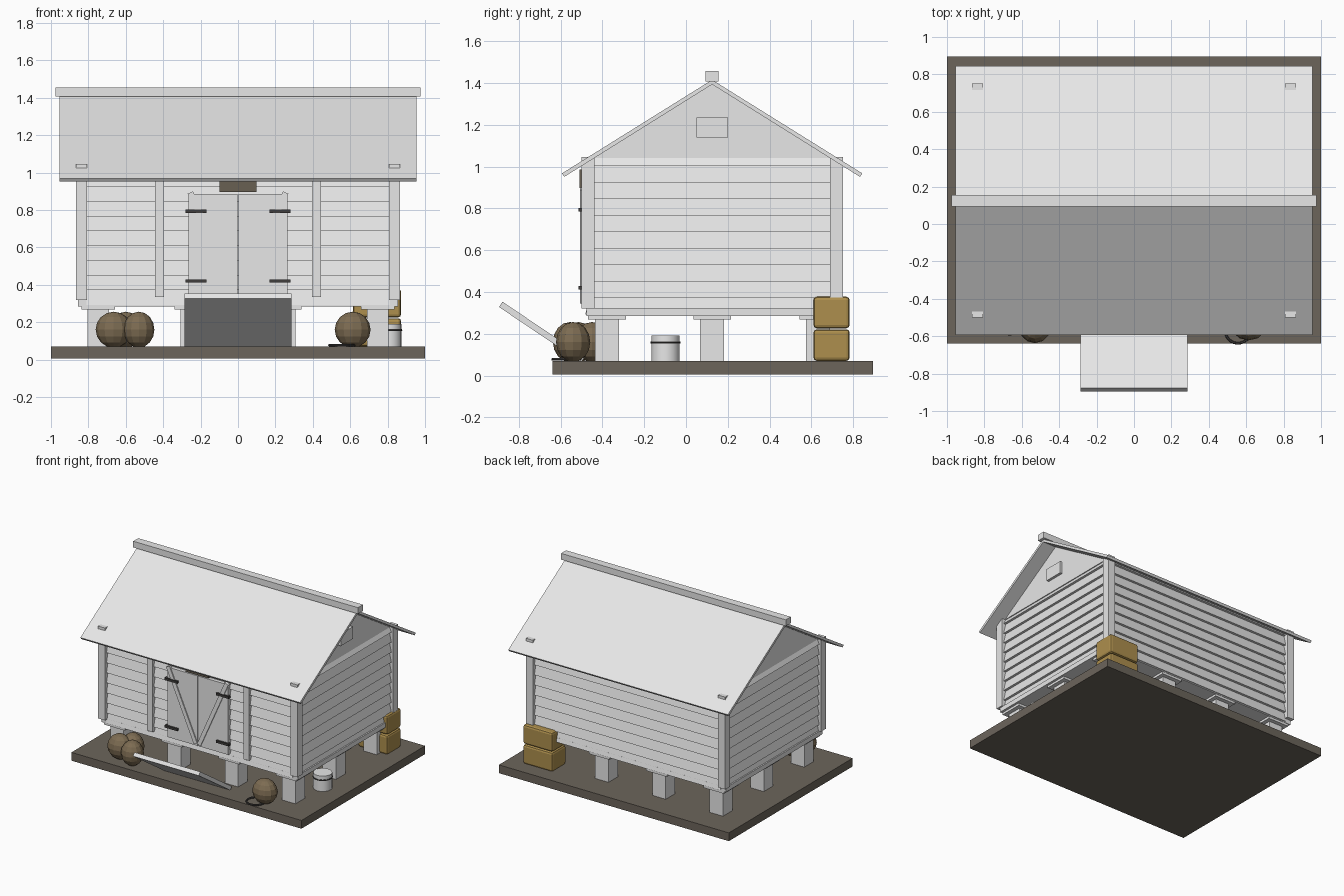
import bpy, bmesh, math
from mathutils import Vector

if "Cube" in bpy.data.objects:
    bpy.data.objects.remove(bpy.data.objects["Cube"], do_unlink=True)


def material(name, rgb):
    m = bpy.data.materials.new(name)
    m.use_nodes = True
    m.diffuse_color = (*rgb, 1)
    m.node_tree.nodes["Principled BSDF"].inputs["Base Color"].default_value = (*rgb, 1)
    return m


PALE = material("pale_grey", (0.8, 0.8, 0.8))
EARTH = material("earth_brown", (0.15, 0.13, 0.105))
SIGN = material("dark_wood", (0.14, 0.115, 0.085))
SACK = material("sack_cloth", (0.205, 0.15, 0.085))
HAY = material("hay_yellow", (0.42, 0.275, 0.075))
IRON = material("dark_iron", (0.05, 0.047, 0.045))


def add(name, bm, mat, loc=(0, 0, 0), rot=(0, 0, 0)):
    bmesh.ops.recalc_face_normals(bm, faces=bm.faces)
    mesh = bpy.data.meshes.new(name)
    bm.to_mesh(mesh)
    bm.free()
    mesh.materials.append(mat)
    ob = bpy.data.objects.new(name, mesh)
    ob.location, ob.rotation_euler = loc, rot
    bpy.context.collection.objects.link(ob)
    return ob


def box(name, xr, yr, zr, mat=PALE, rot=(0, 0, 0)):
    """Box from its ranges, turned about its own centre."""
    bm = bmesh.new()
    bmesh.ops.create_cube(bm, size=1)
    bmesh.ops.scale(bm, vec=[r[1] - r[0] for r in (xr, yr, zr)], verts=bm.verts)
    return add(name, bm, mat, [sum(r) / 2 for r in (xr, yr, zr)], rot)


def prism(name, profile, x0, x1, mat=PALE, loc=(0, 0, 0), turn=0):
    """Profile in y and z, extruded along x."""
    bm = bmesh.new()
    face = bm.faces.new([bm.verts.new((x0, y, z)) for y, z in profile])
    ext = bmesh.ops.extrude_face_region(bm, geom=[face])
    verts = [g for g in ext["geom"] if isinstance(g, bmesh.types.BMVert)]
    bmesh.ops.translate(bm, verts=verts, vec=(x1 - x0, 0, 0))
    return add(name, bm, mat, loc, (0, 0, turn))


def ring(name, loc, radius, thick, mat):
    bpy.ops.mesh.primitive_torus_add(location=loc, major_radius=radius, minor_radius=thick,
                                     major_segments=24, minor_segments=6)
    ob = bpy.context.object
    ob.name = name
    ob.data.materials.append(mat)
    bpy.ops.object.shade_smooth_by_angle()
    return ob


MID = 0.125          # y of the ridge
EAVE = 1.04          # top of the boarded walls

# ground slab
box("ground_slab", (-1, 1), (-0.64, 0.896), (0.005, 0.07), EARTH)

# piers with caps
for x in (-0.747, -0.249, 0.249, 0.747):
    for y in (-0.378, MID, 0.632):
        box("pier", (x - 0.058, x + 0.058), (y - 0.058, y + 0.058), (0.07, 0.27))
        box("pier_cap", (x - 0.09, x + 0.09), (y - 0.09, y + 0.09), (0.267, 0.287))

# floor and wall core
box("floor_frame", (-0.855, 0.855), (-0.475, 0.725), (0.285, 0.322))
box("wall_core", (-0.825, 0.825), (-0.455, 0.705), (0.29, EAVE))

# lapped boards on each wall, as a saw-tooth profile
teeth = [(0.02, 0.3)]
z, pitch = 0.292, 0.079
while z < EAVE:
    top = min(z + pitch, EAVE)
    teeth += [(-0.027, z), (-0.008, top)]
    z += pitch
teeth.append((0.02, EAVE))
for name, loc, turn, half in (
        ("front_boards", (0, -0.455, 0), 0, 0.81),
        ("back_boards", (0, 0.705, 0), math.pi, 0.81),
        ("right_boards", (0.825, MID, 0), math.pi / 2, 0.57),
        ("left_boards", (-0.825, MID, 0), -math.pi / 2, 0.57)):
    prism(name, teeth, -half, half, loc=loc, turn=turn)

# corner posts
for s in (-1, 1):
    for y in (-0.47, 0.72):
        box("corner_post", sorted((s * 0.806, s * 0.867)), (y - 0.031, y + 0.031), (0.32, 1.046))
    # front studs
    box("front_stud", sorted((s * 0.395, s * 0.443)), (-0.495, -0.45), (0.335, 0.99))

# gables, roof and ridge cap
prism("gable_walls", [(-0.44, EAVE), (0.69, EAVE), (MID, 1.4)], -0.84, 0.84)
slope = [(-0.594, 0.967), (-0.582, 0.951)]
mirrored = [(2 * MID - y, z) for y, z in reversed(slope)]
prism("roof", [(MID, 1.415)] + slope + [(MID, 1.393)] + mirrored, -0.955, 0.955)
box("ridge_cap", (-0.977, 0.977), (MID - 0.031, MID + 0.031), (1.407, 1.456))
box("gable_vent", (0.83, 0.86), (0.05, 0.2), (1.14, 1.235))

# double door with braces and hinges
for s in (-1, 1):
    box("door_leaf", sorted((s * 0.003, s * 0.265)), (-0.5, -0.45), (0.335, 0.885))
    a, b = Vector((s * 0.255, 0.893)), Vector((s * 0.014, 0.35))
    mid, d = (a + b) / 2, a - b
    box("door_brace", (mid.x - 0.016, mid.x + 0.016), (-0.508, -0.485),
        (mid.y - d.length / 2, mid.y + d.length / 2),
        rot=(0, math.atan2(d.x, d.y), 0))
    for z in (0.42, 0.793):
        box("door_hinge", sorted((s * 0.168, s * 0.28)), (-0.515, -0.49),
            (z - 0.009, z + 0.009), IRON)
box("door_sign", (-0.1, 0.1), (-0.51, -0.47), (0.897, 0.985), SIGN)

# tilted ramp
prism("ramp", [(-0.895, 0.328), (-0.878, 0.353), (-0.485, 0.088), (-0.502, 0.063)],
      -0.286, 0.286)

# grain sacks
for x, y, r in ((-0.665, -0.515, 0.096), (-0.53, -0.555, 0.083),
                (-0.6, -0.45, 0.085), (0.613, -0.54, 0.096)):
    bm = bmesh.new()
    bmesh.ops.create_uvsphere(bm, u_segments=12, v_segments=8, radius=1)
    bmesh.ops.scale(bm, vec=(r, 0.082, 0.096), verts=bm.verts)
    add("grain_sack", bm, SACK, (x, y, 0.16))

# rope coil on the ground
ring("rope_coil", (0.555, -0.572, 0.077), 0.066, 0.007, IRON)

# hay bales
for name, z in (("lower_bale", 0.07), ("upper_bale", 0.226)):
    bale = box(name, (0.615, 0.872), (0.61, 0.783), (z, z + 0.151), HAY)
    bevel = bale.modifiers.new("soft_edges", "BEVEL")
    bevel.width, bevel.segments = 0.016, 2

# bucket with iron hoop
bpy.ops.mesh.primitive_cylinder_add(vertices=20, radius=0.068, depth=0.122,
                                    location=(0.806, -0.098, 0.13))
bucket = bpy.context.object
bucket.name = "bucket"
bucket.data.materials.append(PALE)
bpy.ops.object.shade_smooth_by_angle()
ring("bucket_hoop", (0.806, -0.098, 0.158), 0.068, 0.005, IRON)
